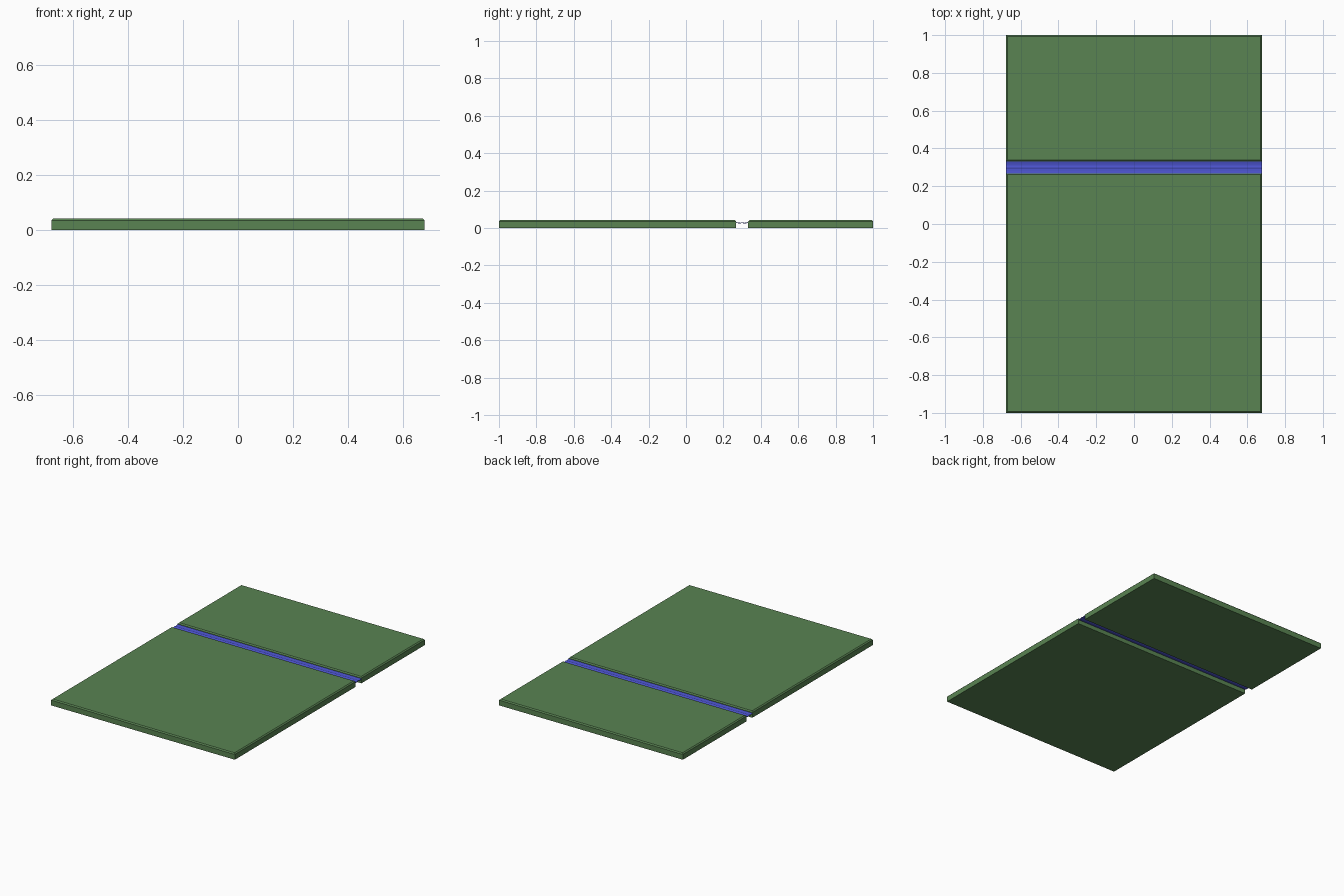
import bpy, bmesh

if "Cube" in bpy.data.objects:
    bpy.data.objects.remove(bpy.data.objects["Cube"])

W = 0.677   # half width
H = 0.042   # panel thickness


def material(name, color):
    m = bpy.data.materials.new(name)
    m.diffuse_color = color
    m.use_nodes = True
    m.node_tree.nodes["Principled BSDF"].inputs["Base Color"].default_value = m.diffuse_color
    return m


def extrude_profile(name, profile, mat):
    """Sweep a closed (y, z) profile across the full width."""
    bm = bmesh.new()
    face = bm.faces.new([bm.verts.new((-W, y, z)) for y, z in profile])
    ext = bmesh.ops.extrude_face_region(bm, geom=[face])
    moved = [g for g in ext["geom"] if isinstance(g, bmesh.types.BMVert)]
    bmesh.ops.translate(bm, verts=moved, vec=(2 * W, 0, 0))
    bmesh.ops.recalc_face_normals(bm, faces=bm.faces)
    mesh = bpy.data.meshes.new(name)
    mesh.materials.append(mat)
    ob = bpy.data.objects.new(name, mesh)
    bpy.context.collection.objects.link(ob)
    return ob, bm


def panel(name, y0, y1, mat):
    """Flat slab with a small chamfer around its top rim."""
    ob, bm = extrude_profile(name, [(y0, 0), (y1, 0), (y1, H), (y0, H)], mat)
    rim = [e for e in bm.edges if all(v.co.z > H - 1e-4 for v in e.verts)]
    bmesh.ops.bevel(bm, geom=rim, offset=0.007, segments=1,
                    affect='EDGES', profile=0.5)
    bm.to_mesh(ob.data)
    bm.free()


green = material("green", (0.10, 0.23, 0.085, 1))
blue = material("blue", (0.07, 0.085, 0.60, 1))

# Two rigid panels
panel("large_panel", -1.0, 0.268, green)
panel("small_panel", 0.332, 1.0, green)

# Thin flexible hinge strip with a shallow central ridge
top = [(0.266, 0.032), (0.28, 0.029), (0.29, 0.028), (0.30, 0.031),
       (0.31, 0.028), (0.32, 0.029), (0.334, 0.032)]
bottom = [(y, z - 0.004) for y, z in reversed(top)]
strip, bm = extrude_profile("hinge_strip", top + bottom, blue)
bm.to_mesh(strip.data)
bm.free()
